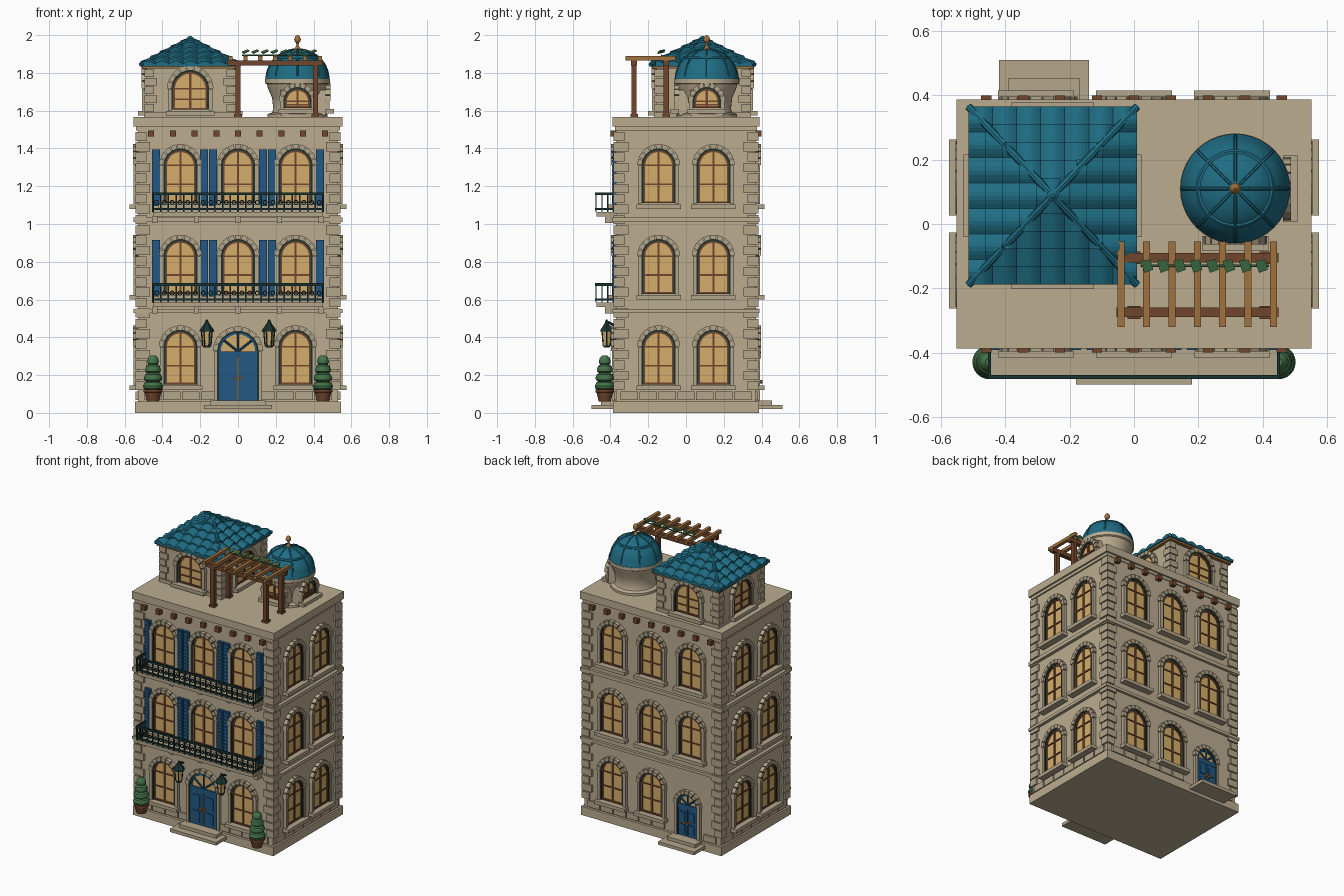
import bpy, bmesh
from math import sin, cos, pi, hypot
from mathutils import Vector, Matrix

if "Cube" in bpy.data.objects:
    bpy.data.objects.remove(bpy.data.objects["Cube"])


def material(name, r, g, b):
    m = bpy.data.materials.new(name)
    col = [(c / 255) ** 2.2 for c in (r, g, b)] + [1]
    m.diffuse_color = col
    m.use_nodes = True
    m.node_tree.nodes["Principled BSDF"].inputs["Base Color"].default_value = col
    return m


STONE = material("stone", 186, 171, 143)
TRIM = material("trim stone", 178, 164, 137)
GLASS = material("amber glass", 212, 172, 106)
WOOD = material("dark wood", 112, 72, 48)
OAK = material("light wood", 158, 112, 64)
BLUE = material("blue paint", 40, 88, 130)
TEAL = material("teal tile", 36, 108, 130)
IRON = material("dark green iron", 30, 54, 52)
LEAF = material("leaf green", 70, 116, 76)


class Part:
    """Collects primitives with materials into one mesh."""

    def __init__(self):
        self.bm, self.mats = bmesh.new(), []

    def face(self, verts, mat):
        if mat not in self.mats:
            self.mats.append(mat)
        self.bm.faces.new(verts).material_index = self.mats.index(mat)

    def loft(self, rings, mat, caps=True):
        rows = [[self.bm.verts.new(p) for p in ring] for ring in rings]
        n = len(rows[0])
        for a, b in zip(rows, rows[1:]):
            for i in range(n):
                self.face((a[i], a[(i + 1) % n], b[(i + 1) % n], b[i]), mat)
        if caps:
            self.face(rows[0][::-1], mat)
            self.face(rows[-1], mat)

    def prism(self, pts, y0, y1, mat):
        self.loft([[(x, y, z) for x, z in pts] for y in (y0, y1)], mat)

    def box(self, x0, x1, y0, y1, z0, z1, mat):
        self.prism([(x0, z0), (x1, z0), (x1, z1), (x0, z1)], y0, y1, mat)

    def arc(self, r0, r1, zc, y0, y1, n, mat, a0=0, a1=pi, gap=0, xc=0):
        step = (a1 - a0) / n
        for k in range(n):
            a, b = a0 + k * step + gap, a0 + (k + 1) * step - gap
            self.prism([(xc + r * cos(t), zc + r * sin(t)) for r, t in
                        ((r0, a), (r1, a), (r1, b), (r0, b))], y0, y1, mat)

    def lathe(self, profile, mat, x=0, y=0, n=24):
        self.loft([[(x + r * cos(2 * pi * i / n), y + r * sin(2 * pi * i / n), z)
                    for i in range(n)] for r, z in profile], mat)

    def rod(self, p, q, r, mat, n=8):
        p, q = Vector(p), Vector(q)
        rot = (q - p).to_track_quat('Z', 'Y')
        circle = [rot @ Vector((r * cos(2 * pi * i / n), r * sin(2 * pi * i / n), 0)) for i in range(n)]
        self.loft([[e + c for c in circle] for e in (p, q)], mat)

    def mesh(self, name, smooth=False):
        bmesh.ops.recalc_face_normals(self.bm, faces=self.bm.faces)
        me = bpy.data.meshes.new(name)
        self.bm.to_mesh(me)
        self.bm.free()
        for m in self.mats:
            me.materials.append(m)
        if smooth:
            me.shade_smooth()
            me.set_sharp_from_angle(angle=0.6)
        return me

    def done(self, name, smooth=False):
        return place(self.mesh(name, smooth), name)


def place(me, name, loc=(0, 0, 0), turn=0):
    ob = bpy.data.objects.new(name, me)
    ob.matrix_world = Matrix.Translation(loc) @ Matrix.Rotation(turn, 4, 'Z')
    bpy.context.scene.collection.objects.link(ob)
    return ob


def opening(name, w, h, door=False):
    """Arched window or door; base at z = 0, outward is -y."""
    p, r = Part(), w / 2
    s = h - r
    arch = [(-r, 0), (r, 0)] + [(r * cos(pi * k / 14), s + r * sin(pi * k / 14)) for k in range(15)]
    p.prism(arch, 0.01, -0.006, GLASS)
    frame = BLUE if door else WOOD
    # frame, dark reveal and stone surround
    for a, b, y, m, n in ((r - .009, r, .013, frame, 14), (r, r + .01, .016, IRON, 14)):
        p.arc(a, b, s, 0, -y, n, m)
        for d in (-1, 1):
            p.box(d * a, d * b, 0, -y, 0, s, m)
    p.arc(r + .008, r + .034, s, 0, -.026, 9, TRIM, gap=.025)
    for d in (-1, 1):
        p.box(d * (r + .01), d * (r + .028), 0, -.022, -.005, s, TRIM)
    if door:
        # twin leaves with panels, handles and fanlight spokes
        p.box(-r, r, 0, -.016, s - .03, s, BLUE)
        for d in (-1, 1):
            p.box(d * .003, d * r, 0, -.014, 0, s - .03, BLUE)
            for z0, z1 in ((.02, s * .38), (s * .5, s - .05)):
                p.box(d * r * .25, d * r * .8, 0, -.02, z0, z1, BLUE)
            p.rod((d * .014, -.014, s * .45), (d * .014, -.034, s * .45), .009, OAK)
            p.rod((0, -.012, s), (d * r * .75, -.012, s + r * .6), .006, BLUE)
        p.rod((0, -.012, s), (0, -.012, h), .005, BLUE)
    else:
        # glazing bars and sill
        p.box(-.006, .006, 0, -.013, 0, h, WOOD)
        p.box(-r, r, 0, -.013, 0, .01, WOOD)
        for z in (s * .5, s):
            p.box(-r, r, 0, -.012, z - .004, z + .004, WOOD)
        p.box(-r - .038, r + .038, 0, -.045, -.03, -.006, TRIM)
    return p.mesh(name)


HX, HY = .53, .37            # wall half sizes
LEVELS = (.15, .63, 1.11)    # window base heights

# main block, plinth, string courses, parapet
p = Part()
p.box(-HX, HX, -HY, HY, .05, 1.53, STONE)
p.box(-.545, .545, -.387, .387, 0, .06, STONE)
for z0, z1, e in ((.53, .55, .022), (1.01, 1.035, .022), (1.495, 1.515, .01), (1.515, 1.567, .022)):
    p.box(-HX - e, HX + e, -HY - e + .004, HY + e - .004, z0, z1, STONE)
p.done("walls")

# corner quoins, base course, eave blocks
p = Part()
for sx in (-1, 1):
    for sy in (-1, 1):
        for k in range(25):
            z = .12 + k * .055
            a = (.055, .075)[k % 2]
            p.box(sx * (HX - a + .01), sx * (HX + .013), sy * (HY - a + .01), sy * (HY + .013), z, z + .048, TRIM)
for k in range(10):
    x = -.45 + k * .1
    for sy, door in ((-1, 0), (1, -.28)):
        if abs(x - door) > .14:
            p.box(x - .046, x + .046, sy * HY, sy * (HY + .012), .068, .112, TRIM)
for k in range(7):
    y = -.3 + k * .1
    for sx in (-1, 1):
        p.box(sx * HX, sx * (HX + .012), y - .046, y + .046, .068, .112, TRIM)
p.done("quoins")
p = Part()
for k in range(9):
    x = -.46 + k * .115
    for sy in (-1, 1):
        p.box(x - .016, x + .016, sy * HY, sy * (HY + .03), 1.462, 1.495, WOOD)
p.done("eave_blocks")

# windows and doors
win = opening("window", .16, .28)
for lv, z in enumerate(LEVELS):
    for x in (-.305, 0, .305):
        if lv or x:
            place(win, "front_window", (x, -HY, z))
        if lv or x >= 0:
            place(win, "back_window", (x, HY, z), pi)
    for y in (-.145, .145):
        place(win, "side_window", (HX, y, z), pi / 2)
        place(win, "side_window", (-HX, y, z), -pi / 2)
place(opening("front_door", .2, .36, True), "front_door", (0, -HY, .065))
place(opening("back_door", .14, .29, True), "back_door", (-.28, HY, .065), pi)

# steps
p = Part()
p.box(-.18, .18, -.5, -.38, .02, .042, TRIM)
p.box(-.145, .145, -.45, -.37, .042, .065, TRIM)
p.box(-.42, -.14, .38, .51, .02, .042, TRIM)
p.box(-.39, -.17, .37, .455, .042, .065, TRIM)
p.done("steps")

# shutters and balconies on the two upper floors
for z in LEVELS[1:]:
    p = Part()
    for c in (.435, .18, .133):
        for x in (-c, c):
            p.box(x - .021, x + .021, -HY, -HY - .016, z - .015, z + .285, BLUE)
            for k in range(12):
                p.box(x - .015, x + .015, -HY, -HY - .022, z + k * .024, z + k * .024 + .012, BLUE)
    p.done("shutters")
    p = Part()
    p.box(-.45, .45, -.475, -HY, z - .07, z - .046, TRIM)
    for k in range(5):
        x = -.44 + k * .22
        p.box(x - .014, x + .014, -.43, -HY, z - .105, z - .07, TRIM)
    p.done("balcony_slab")
    p = Part()
    for zz, t in ((z + .043, .014), (z - .035, .01)):
        p.box(-.455, .455, -.482, -.47, zz, zz + t, IRON)
        for x in (-.45, .45):
            p.box(x - .005, x + .005, -.475, -HY, zz, zz + t, IRON)
    for k in range(23):
        x = -.451 + k * .041
        p.box(x - .004, x + .004, -.48, -.473, z - .046, z + .05, IRON)
        if k < 22:
            p.arc(.008, .014, z + .004, -.479, -.474, 8, IRON, a1=2 * pi, xc=x + .0205)
    for k in range(3):
        for x in (-.45, .45):
            p.box(x - .004, x + .004, -.448 + k * .03, -.441 + k * .03, z - .046, z + .05, IRON)
    p.done("balcony_railing")

# lanterns and topiaries beside the entrance
for x in (-.165, .165):
    p = Part()
    p.rod((x, -HY, .46), (x, -.42, .485), .006, IRON)
    p.lathe([(.018, .345), (.022, .358)], IRON, x, -.42, 6)
    p.lathe([(.02, .358), (.027, .43)], GLASS, x, -.42, 6)
    p.lathe([(.04, .43), (.036, .442), (.012, .475), (.004, .495)], IRON, x, -.42, 6)
    for k in range(6):
        a = k * pi / 3
        p.rod((x + .021 * cos(a), -.42 + .021 * sin(a), .355),
              (x + .028 * cos(a), -.42 + .028 * sin(a), .432), .004, IRON, 4)
    p.done("lantern")
for x in (-.45, .45):
    p = Part()
    p.lathe([(.032, .06), (.044, .108), (.05, .11), (.05, .124), (.03, .126)], WOOD, x, -.43)
    p.done("plant_pot", True)
    p = Part()
    for k, r in enumerate((.053, .049, .042, .031)):
        z = .118 + k * .044
        p.lathe([(r * .6, z), (r * .95, z + .012), (r, z + .024), (r * .85, z + .042), (r * .4, z + .055)], LEAF, x, -.43)
    p.done("topiary", True)

# rooftop room
RX, RY, WX, WY = -.253, .088, .232, .245
p = Part()
p.box(RX - WX, RX + WX, RY - WY, RY + WY, 1.56, 1.83, STONE)
p.box(RX - WX - .012, RX + WX + .012, RY - WY - .012, RY + WY + .012, 1.56, 1.59, TRIM)
for sx in (-1, 1):
    for sy in (-1, 1):
        for k in range(5):
            a = (.04, .055)[k % 2]
            p.box(RX + sx * (WX - a), RX + sx * (WX + .01), RY + sy * (WY - a), RY + sy * (WY + .01),
                  1.595 + k * .046, 1.635 + k * .046, TRIM)
p.done("roof_room")
win = opening("room_window", .18, .2)
for t, d in ((0, WY), (pi / 2, WX), (pi, WY), (-pi / 2, WX)):
    place(win, "room_window", (RX + d * sin(t), RY - d * cos(t), 1.605), t)

# hipped barrel-tile roof
EX, EY, EZ, RISE = .262, .277, 1.835, .135
p = Part()
p.box(RX - EX + .008, RX + EX - .008, RY - EY + .008, RY + EY - .008, 1.822, 1.838, OAK)
p.loft([[(RX + s * a * EX, RY + s * b * EY, z) for a, b in ((-1, -1), (1, -1), (1, 1), (-1, 1))]
        for s, z in ((1, EZ), (.01, EZ + RISE))], TEAL)
for turn, half, run in ((0, EX, EY), (1, EY, EX), (2, EX, EY), (3, EY, EX)):
    cols, rows, seg = 7, 5, 6
    rot = Matrix.Translation((RX, RY, EZ)) @ Matrix.Rotation(turn * pi / 2, 4, 'Z')
    for c in range(cols):
        for row in range(rows):
            pts = []
            for i in range(seg + 1):
                u = half * (2 * (c + i / seg) / cols - 1)
                top = run * (1 - abs(u) / half)
                for v, lift in ((row, 0), (row, .012), (row + 1, .003)):
                    v = min(v * run / rows, top)
                    pts.append(rot @ Vector((u, v - run, RISE * v / run + lift + .016 * sin(pi * i / seg) * (lift > 0))))
            vs = [p.bm.verts.new(q) for q in pts]
            for i in range(seg):
                if max(pts[3 * i + 2][k] - pts[3 * i + 1][k] for k in (0, 1, 2)) == 0:
                    continue
                for j in (0, 1):
                    a = 3 * i + j
                    p.face((vs[a], vs[a + 3], vs[a + 4], vs[a + 1]), TEAL)
for sx in (-1, 1):
    for sy in (-1, 1):
        p.rod((RX + sx * EX, RY + sy * EY, EZ + .008), (RX, RY, EZ + RISE + .01), .012, TEAL)
p.lathe([(.022, EZ + RISE - .01), (.018, EZ + RISE + .015), (.006, EZ + RISE + .025)], TEAL, RX, RY, 12)
p.done("tile_roof")

# domed turret
DX, DY, DR, DZ = .315, .11, .165, 1.768
p = Part()
p.lathe([(.16, 1.56), (.16, 1.582), (.135, 1.59), (.128, 1.61), (.135, 1.67), (.155, 1.715),
         (.162, 1.74), (.172, 1.745), (.172, DZ), (.15, DZ)], STONE, DX, DY, 40)
p.done("turret_drum", True)
p = Part()
p.box(DX - .09, DX + .09, DY - .148, DY, 1.575, 1.71, STONE)
p.box(DX, DX + .148, DY - .09, DY + .09, 1.575, 1.71, STONE)
p.done("turret_window_blocks")
win = opening("turret_window", .13, .1)
place(win, "turret_window", (DX, DY - .148, 1.615))
place(win, "turret_window", (DX + .148, DY, 1.615), pi / 2)
p = Part()
dome = [(DR * cos(t * pi / 24), DZ + .158 * sin(t * pi / 24)) for t in range(12)]
p.lathe([(.17, DZ - .004), (.17, DZ + .008)] + dome[1:] + [(.004, DZ + .158)], TEAL, DX, DY, 40)
r, z = dome[6]
p.lathe([(r + .003, z - .006), (r + .006, z), (r, z + .006)], TEAL, DX, DY, 40)
for k in range(8):
    a = k * pi / 4
    line = [(DX + r * cos(a), DY + r * sin(a), z) for r, z in dome]
    for s, e in zip(line, line[1:]):
        p.rod(s, e, .005, TEAL, 6)
p.done("dome", True)
p = Part()
p.lathe([(.018, 1.918), (.012, 1.935), (.006, 1.945), (.007, 1.958), (.016, 1.968),
         (.018, 1.978), (.012, 1.992), (.003, 2)], OAK, DX, DY, 16)
p.done("dome_finial", True)

# pergola with climbing leaves
p = Part()
for y in (-.275, -.105):
    for x in (0, .41):
        p.box(x - .014, x + .014, y - .014, y + .014, 1.56, 1.845, WOOD)
        p.box(x - .02, x + .02, y - .02, y + .02, 1.56, 1.582, WOOD)
    p.box(-.055, .45, y - .015, y + .015, 1.838, 1.866, WOOD)
for k in range(7):
    x = -.04 + k * .079
    p.box(x - .011, x + .011, -.32, -.055, 1.866, 1.889, OAK)
p.done("pergola")
p = Part()
p.rod((.02, -.13, 1.894), (.42, -.13, 1.894), .004, LEAF, 6)
for k in range(8):
    x = .04 + k * .051
    p.loft([[(x - .02, -.115, z + .008), (x - .008, -.152, z), (x + .02, -.142, z + .014), (x + .01, -.11, z + .02)]
            for z in (1.9, 1.905)], LEAF)
p.done("pergola_leaves")
